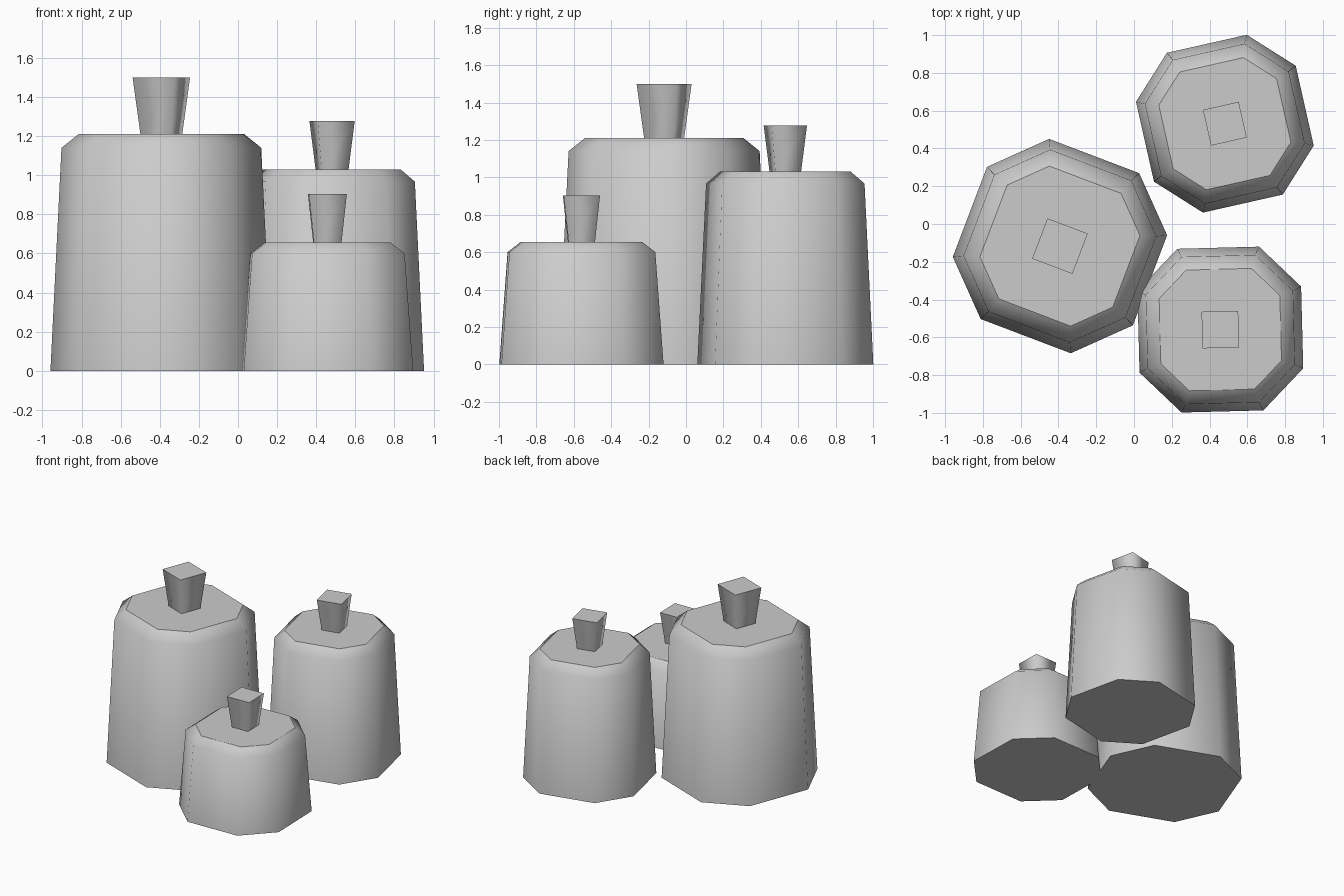
import bpy
from math import radians

if "Cube" in bpy.data.objects:
    bpy.data.objects.remove(bpy.data.objects["Cube"])


def octagon(h, c):
    # square of half-size h whose flat sides have half-length c
    return [(h, -c), (h, c), (c, h), (-c, h), (-h, c), (-h, -c), (-c, -h), (c, -h)]


def square(h):
    return [(h, -h), (h, h), (-h, h), (-h, -h)]


def loft(name, rings, centre, turn, scale):
    """Skin stacked rings [(outline, z), ...]: smooth walls, flat caps."""
    n = len(rings[0][0])
    verts = [(x * scale, y * scale, z) for outline, z in rings for x, y in outline]
    faces = [(r * n + i, r * n + (i + 1) % n, (r + 1) * n + (i + 1) % n, (r + 1) * n + i)
             for r in range(len(rings) - 1) for i in range(n)]
    walls = len(faces)
    last = (len(rings) - 1) * n
    faces += [tuple(reversed(range(n))), tuple(range(last, last + n))]
    mesh = bpy.data.meshes.new(name)
    mesh.from_pydata(verts, [], faces)
    for p in mesh.polygons:
        p.use_smooth = p.index < walls
    ob = bpy.data.objects.new(name, mesh)
    ob.location = (*centre, 0)
    ob.rotation_euler.z = radians(turn)
    bpy.context.collection.objects.link(ob)


# label, centre, rotation, footprint scale, shoulder, body top, stem top
candles = [
    ("large", (-0.392, -0.117), -20.8, 1.0, 1.14, 1.21, 1.50),
    ("medium", (0.481, 0.531), 12.7, 0.85, 0.967, 1.03, 1.277),
    ("small", (0.457, -0.559), 1.5, 0.85, 0.60, 0.655, 0.903),
]

for label, centre, turn, scale, shoulder, top, tip in candles:
    # tapered octagonal body with a bevelled shoulder
    loft(label + "_body", [(octagon(0.51, 0.255), 0),
                           (octagon(0.459, 0.230), shoulder),
                           (octagon(0.376, 0.203), top)], centre, turn, scale)
    # square stem flaring upward
    loft(label + "_stem", [(square(0.083), top), (square(0.114), tip)],
         centre, turn, scale)
